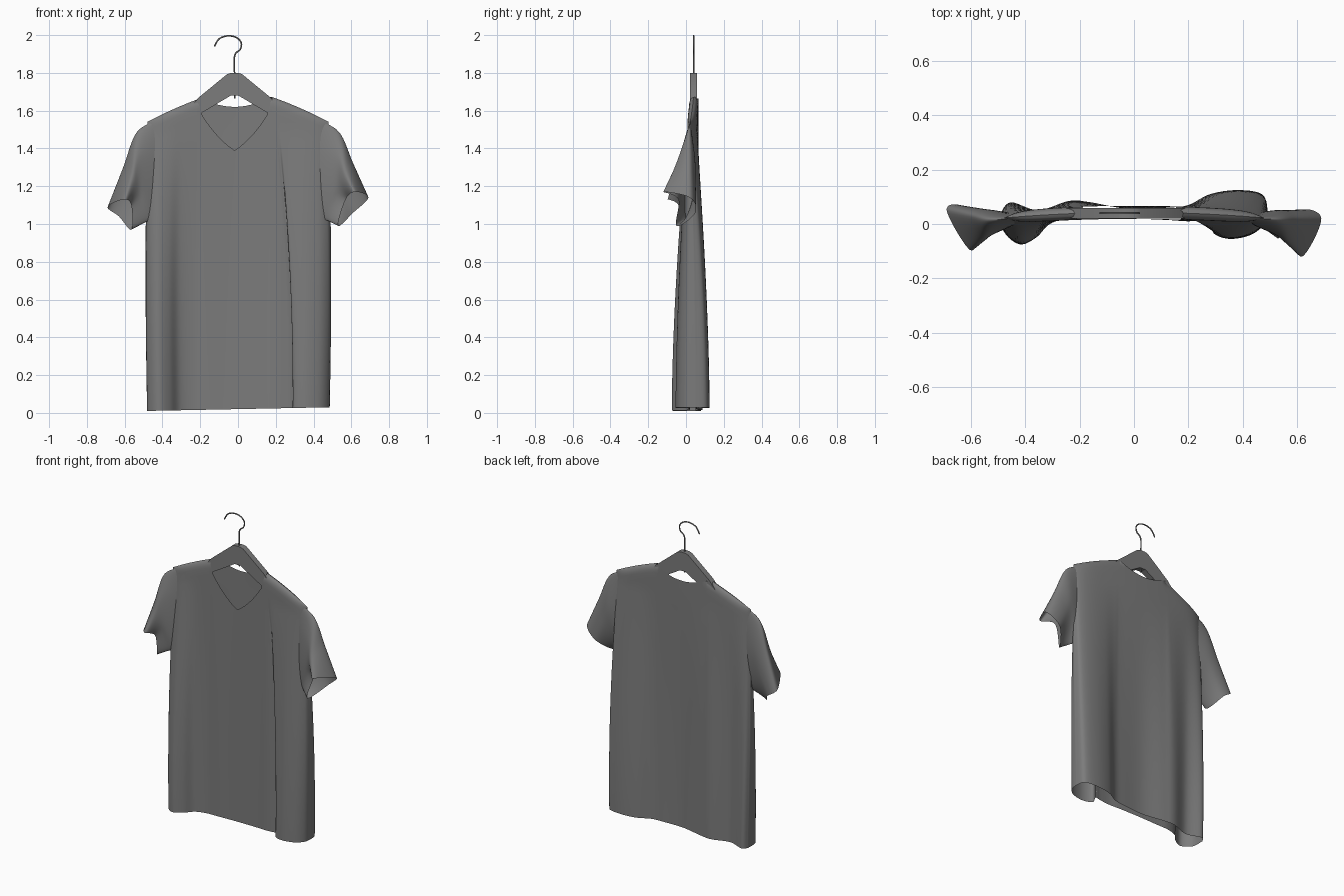
import bpy, bmesh, math
from mathutils import Vector

if "Cube" in bpy.data.objects:
    bpy.data.objects.remove(bpy.data.objects["Cube"], do_unlink=True)

grey = bpy.data.materials.new("plain grey")
grey.use_nodes = True
grey.diffuse_color = (0.2, 0.2, 0.2, 1)
grey.node_tree.nodes["Principled BSDF"].inputs["Base Color"].default_value = grey.diffuse_color

CENTRE = -0.018   # middle of the neck and hanger


def lerp(a, b, t):
    return a + (b - a) * t


def spline(points, steps, closed=False):
    """Catmull-Rom curve through the points."""
    pts = [Vector(p) for p in points]
    count = len(pts)
    pick = (lambda i: pts[i % count]) if closed else (lambda i: pts[max(0, min(count - 1, i))])
    out = []
    for i in range(count if closed else count - 1):
        a, b, c, d = (pick(i + k) for k in (-1, 0, 1, 2))
        for s in range(steps):
            t = s / steps
            out.append(0.5 * (2 * b + (c - a) * t + (2 * a - 5 * b + 4 * c - d) * t ** 2
                              + (3 * b - a - 3 * c + d) * t ** 3))
    return out if closed else out + [pts[-1]]


def finish(bm, name, angle=50):
    bmesh.ops.remove_doubles(bm, verts=bm.verts, dist=0.0005)
    bmesh.ops.recalc_face_normals(bm, faces=bm.faces)
    mesh = bpy.data.meshes.new(name)
    bm.to_mesh(mesh)
    bm.free()
    mesh.materials.append(grey)
    obj = bpy.data.objects.new(name, mesh)
    bpy.context.collection.objects.link(obj)
    bpy.ops.object.select_all(action='DESELECT')
    obj.select_set(True)
    bpy.context.view_layer.objects.active = obj
    bpy.ops.object.shade_smooth_by_angle(angle=math.radians(angle))
    return obj


def add_grid(bm, rows, closed=False):
    grid = [[bm.verts.new(p) for p in row] for row in rows]
    for low, high in zip(grid, grid[1:]):
        for i in range(len(low) - (0 if closed else 1)):
            j = (i + 1) % len(low)
            bm.faces.new((low[i], low[j], high[j], high[i]))


# Shirt body: each point is hem x, hem y, and the x where that column ends on top
front_folds = [
    (-.48, .05, -.48), (-.475, -.03, -.465), (-.42, -.075, -.42), (-.36, -.05, -.36),
    (-.31, 0, -.3), (-.24, .02, -.218), (-.16, .02, -.188), (-.018, .02, -.018),
    (.12, .015, .152), (.2, .01, .182), (.27, .015, .2), (.31, .02, .205),
    (.29, -.03, .225), (.35, -.055, .34), (.43, -.04, .42), (.475, 0, .465), (.485, .05, .48)]
back_folds = [
    (-.48, .05, -.48), (-.45, .08, -.46), (-.35, .05, -.35), (-.24, .085, -.218),
    (-.16, .08, -.188), (-.018, .055, -.018), (.12, .06, .152), (.2, .07, .182),
    (.28, .11, .28), (.38, .125, .38), (.47, .11, .465), (.485, .05, .48)]


def shoulder_z(x):
    return 1.665 - 0.36 * (abs(x) - 0.2) - 0.3 * (abs(x) - 0.2) ** 2


def top_z(x, front):
    d = abs(x - CENTRE)
    neck = min(d, 0.17)
    edge = 1.39 + 0.6 * neck + 2.8 * neck ** 2 if front else 1.62 + 1.5 * neck ** 2
    return lerp(edge, shoulder_z(x), max(0, min(1, (d - 0.17) / 0.03)))


def column(hem, x_top, front):
    """Points of one vertical strand of cloth from hem to shoulder or neckline."""
    z_top, z_hem = top_z(x_top, front), 0.02 + 0.02 * hem.x
    ridge = 0.043 - 0.09 * x_top ** 2
    half = 0.024 * (1 - (x_top / 0.48) ** 10) * (-1 if front else 1)
    levels = [i / 36 for i in range(35)] + [0.97, 0.98, 0.987, 0.993, 0.997, 1]
    out = []
    for v in levels:
        z = lerp(z_hem, z_top, v)
        t = min(1, (z / 1.5) ** 1.7)
        # Cloth rounds over the top of the shoulder
        drop = max(0, min(1, (shoulder_z(x_top) - z) / 0.05))
        wrap = math.sqrt(1 - (1 - drop) ** 2) if abs(x_top - CENTRE) > 0.17 else 1
        x = lerp(hem.x, x_top, t) * (1 + 0.02 * math.sin(math.pi * min(1, z / 1.5)))
        out.append((x, lerp(hem.y, ridge + half * wrap, t), z))
    return out


bm = bmesh.new()
for folds, is_front in ((front_folds, True), (back_folds, False)):
    steps = 6
    hems = spline([(x, y, 0) for x, y, _ in folds], steps)
    strands = []
    for i, hem in enumerate(hems):
        k = min(i // steps, len(folds) - 2)
        x_top = lerp(folds[k][2], folds[k + 1][2], i / steps - k)
        strands.append(column(hem, x_top, is_front))
    add_grid(bm, strands)
finish(bm, "shirt_body", 60)

# Sleeves: rings of outer, front, inner fold, bottom and back points
armhole = [(.42, .025, 1.55), (.42, .01, 1.4), (.41, .01, 1.2), (.4, .02, 1.06), (.42, .035, 1.3)]
upper_arm = [(.535, .02, 1.485), (.525, -.03, 1.36), (.49, -.025, 1.17), (.45, .01, 1.03), (.51, .05, 1.28)]
right_cuff = [(.69, .05, 1.09), (.605, -.095, 1.13), (.565, -.04, 1.1), (.565, -.02, .97), (.63, .065, 1.04)]
left_cuff = [(.69, .02, 1.14), (.62, -.12, 1.17), (.57, -.04, 1.13), (.53, -.05, .99), (.61, .05, 1.06)]


def sleeve(name, side, cuff):
    middle = [Vector(a).lerp(Vector(b), 0.48) for a, b in zip(upper_arm, cuff)]
    strands = [spline(path, 8) for path in zip(armhole, upper_arm, middle, cuff)]
    bm = bmesh.new()
    rings = [spline(ring, 10, True) for ring in zip(*strands)]
    add_grid(bm, [[(side * p.x, p.y, p.z) for p in ring] for ring in rings], True)
    finish(bm, name, 60)


sleeve("right_sleeve", -1, right_cuff)
sleeve("left_sleeve", 1, left_cuff)

# Hanger: a flat angled bar with rounded peak
half_bar = [(0.02, 1.8), (0.04, 1.793), (0.19, 1.67), (0.24, 1.61), (0.24, 1.555), (0.18, 1.585), (0.02, 1.68)]
outline = half_bar + [(-x, z) for x, z in reversed(half_bar)]
bm = bmesh.new()
face = bm.faces.new([bm.verts.new((CENTRE + x, 0.021, z)) for x, z in outline])
moved = bmesh.ops.extrude_face_region(bm, geom=[face])["geom"]
bmesh.ops.translate(bm, vec=(0, 0.038, 0), verts=[v for v in moved if isinstance(v, bmesh.types.BMVert)])
finish(bm, "hanger_bar", 30)

# Hook: thin bent wire swept as a tube
wire = spline([(-.018, .04, 1.665), (-.018, .04, 1.78), (-.018, .04, 1.89), (.012, .04, 1.925),
               (.017, .04, 1.96), (-.01, .04, 1.988), (-.055, .04, 1.996), (-.1, .04, 1.98),
               (-.125, .04, 1.94)], 6)
bm = bmesh.new()
rings = []
for i, p in enumerate(wire):
    along = (wire[min(i + 1, len(wire) - 1)] - wire[max(i - 1, 0)]).normalized()
    across = along.cross(Vector((0, 1, 0)))
    rings.append([p + 0.004 * (across * math.cos(a) + Vector((0, 1, 0)) * math.sin(a))
                  for a in (k * math.tau / 8 for k in range(8))])
add_grid(bm, rings, True)
bmesh.ops.holes_fill(bm, edges=bm.edges)
finish(bm, "hanger_hook")
